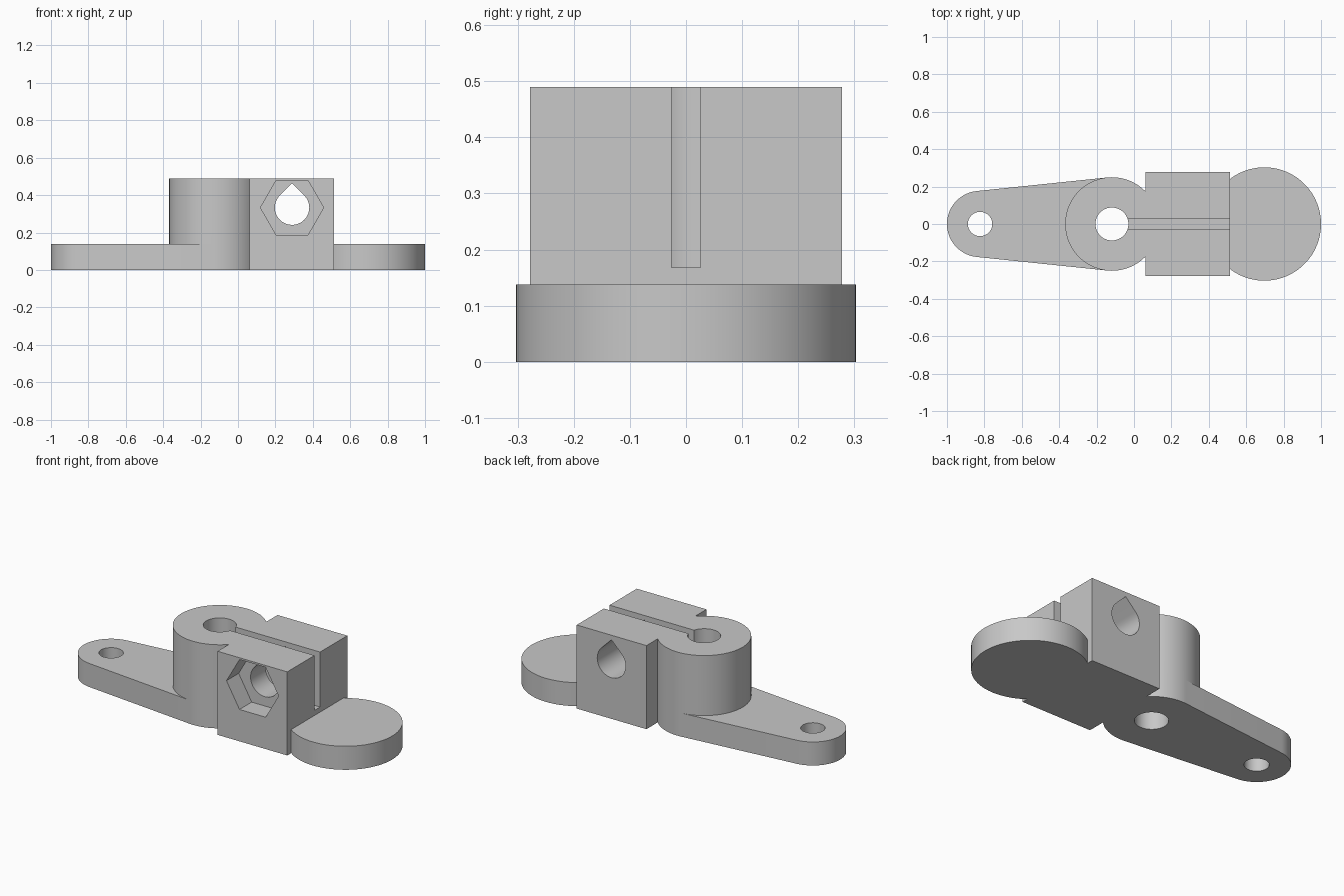
import bpy, bmesh, math

if "Cube" in bpy.data.objects:
    bpy.data.objects.remove(bpy.data.objects["Cube"])

grey = bpy.data.materials.new("plain grey")
grey.diffuse_color = (0.58, 0.58, 0.58, 1)
grey.use_nodes = True
grey.node_tree.nodes["Principled BSDF"].inputs["Base Color"].default_value = grey.diffuse_color


def arc(cx, cy, r, a0=0, a1=360, n=96):
    """Points on an arc; a full turn leaves out the repeated last point."""
    steps = n if a1 - a0 == 360 else n + 1
    angles = [math.radians(a0 + (a1 - a0) * i / n) for i in range(steps)]
    return [(cx + r * math.cos(a), cy + r * math.sin(a)) for a in angles]


def rect(x0, x1, y0, y1):
    return [(x0, y0), (x1, y0), (x1, y1), (x0, y1)]


def prism(name, outline, lo, hi, axis="z"):
    """Extrude a flat outline along z, or an x-z outline along y."""
    bm = bmesh.new()
    place = (lambda u, v, w: (u, v, w)) if axis == "z" else (lambda u, v, w: (u, w, v))
    a = [bm.verts.new(place(u, v, lo)) for u, v in outline]
    b = [bm.verts.new(place(u, v, hi)) for u, v in outline]
    bm.faces.new(a)
    bm.faces.new(b)
    for i in range(len(a)):
        j = (i + 1) % len(a)
        bm.faces.new((a[i], a[j], b[j], b[i]))
    bmesh.ops.recalc_face_normals(bm, faces=bm.faces)
    mesh = bpy.data.meshes.new(name)
    bm.to_mesh(mesh)
    bm.free()
    mesh.materials.append(grey)
    ob = bpy.data.objects.new(name, mesh)
    bpy.context.collection.objects.link(ob)
    return ob


def combine(body, other, operation):
    """Apply a boolean to the body and discard the tool."""
    bpy.context.view_layer.objects.active = body
    mod = body.modifiers.new(operation, "BOOLEAN")
    mod.operation, mod.object, mod.solver = operation, other, "EXACT"
    bpy.ops.object.modifier_apply(modifier=mod.name)
    bpy.data.objects.remove(other)


BOSS_X, BOSS_R = -0.118, 0.25
TIP_X, TIP_R = -0.823, 0.177
DISC_X, DISC_R = 0.697, 0.303
BASE_H, TOP = 0.138, 0.49
BOLT_X, BOLT_Z, BOLT_R = 0.289, 0.333, 0.092

# tapered arm: the tangent outline around the tip and the boss
t = 90 + math.degrees(math.asin((BOSS_R - TIP_R) / (BOSS_X - TIP_X)))
arm = arc(TIP_X, 0, TIP_R, t, 360 - t, 48) + arc(BOSS_X, 0, BOSS_R, -t, t, 48)
body = prism("clamp_body", arm, 0, BASE_H)

# round boss, clamp block and end disc
combine(body, prism("boss", arc(BOSS_X, 0, BOSS_R), 0, TOP), "UNION")
combine(body, prism("clamp_block", rect(0.062, 0.514, -0.278, 0.278), 0, TOP), "UNION")
combine(body, prism("end_disc", arc(DISC_X, 0, DISC_R), 0, BASE_H), "UNION")

# vertical holes and clamp slot
combine(body, prism("boss_hole", arc(BOSS_X, 0, 0.088, n=64), -0.1, 0.6), "DIFFERENCE")
combine(body, prism("tip_hole", arc(TIP_X, 0, 0.065, n=64), -0.1, 0.6), "DIFFERENCE")
combine(body, prism("slot", rect(BOSS_X, 0.6, -0.026, 0.026), 0.168, 0.6), "DIFFERENCE")

# teardrop bolt hole with hexagonal nut pocket at the front
teardrop = arc(BOLT_X, BOLT_Z, BOLT_R, 135, 405, 48) + [(BOLT_X, BOLT_Z + BOLT_R * math.sqrt(2))]
combine(body, prism("bolt_hole", teardrop, -0.4, 0.4, "y"), "DIFFERENCE")
combine(body, prism("nut_pocket", arc(BOLT_X, BOLT_Z, 0.169, n=6), -0.4, -0.165, "y"), "DIFFERENCE")

# smooth curved walls, sharp corners
bpy.ops.object.select_all(action="DESELECT")
body.select_set(True)
bpy.context.view_layer.objects.active = body
bpy.ops.object.shade_smooth_by_angle(angle=math.radians(25))
